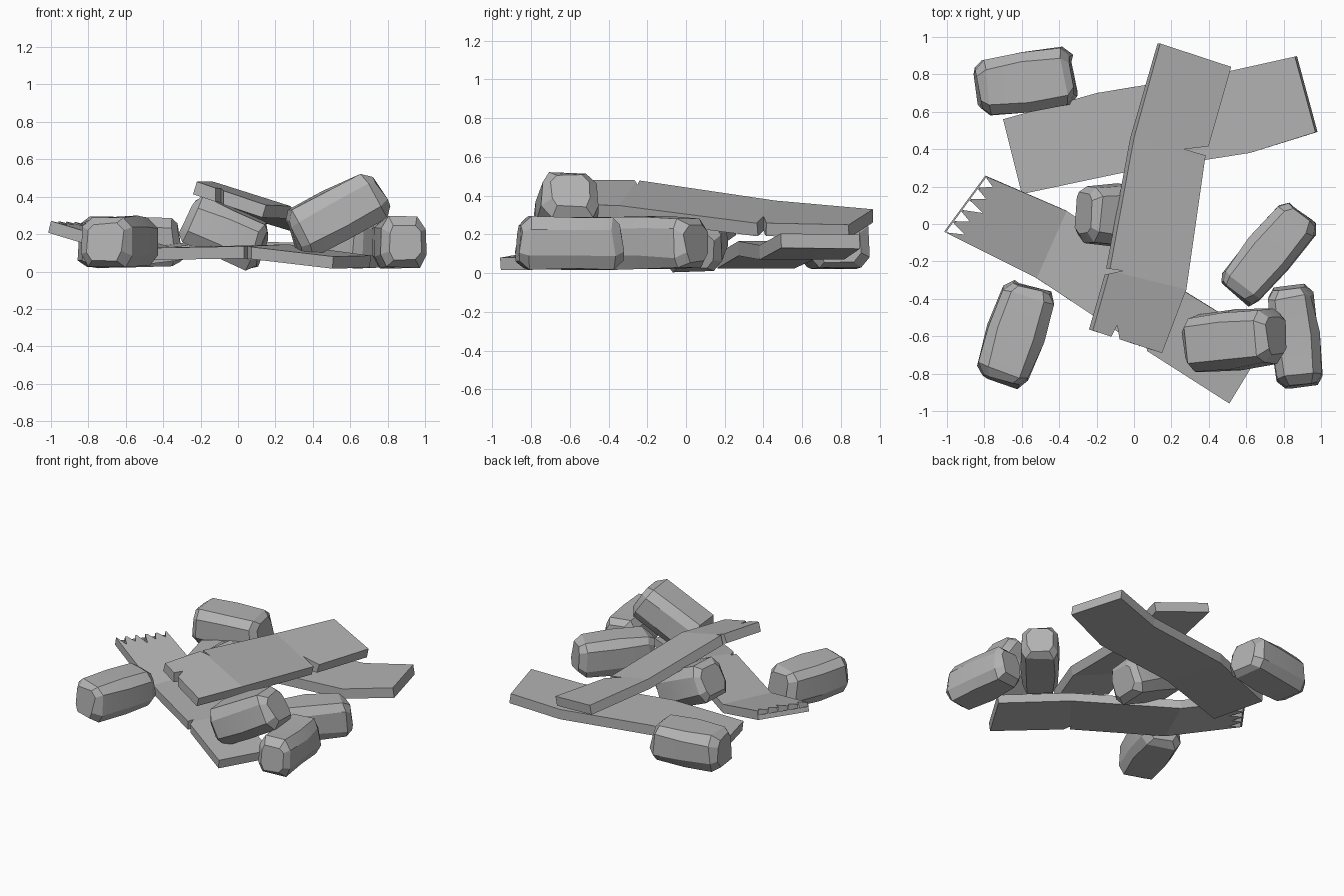
import bpy, bmesh, random
from math import radians
from mathutils import Vector, Euler

random.seed(4)
cube = bpy.data.objects.get("Cube")
if cube:
    bpy.data.objects.remove(cube)

GREY = (0.45, 0.45, 0.45, 1)
grey = bpy.data.materials.new("plain_grey")
grey.use_nodes = True
grey.diffuse_color = GREY
grey.node_tree.nodes["Principled BSDF"].inputs["Base Color"].default_value = GREY


def make_object(name, bm):
    bmesh.ops.recalc_face_normals(bm, faces=bm.faces)
    mesh = bpy.data.meshes.new(name)
    bm.to_mesh(mesh)
    bm.free()
    mesh.materials.append(grey)
    obj = bpy.data.objects.new(name, mesh)
    bpy.context.collection.objects.link(obj)
    return obj


def loft(bm, rings):
    """Skin a row of closed rings and cap both ends."""
    rows = [[bm.verts.new(p) for p in ring] for ring in rings]
    n = len(rows[0])
    for a, b in zip(rows, rows[1:]):
        for i in range(n):
            j = (i + 1) % n
            bm.faces.new((a[i], a[j], b[j], b[i]))
    bm.faces.new(rows[0])
    bm.faces.new(rows[-1])


def cut_notches(obj, triangles):
    """Cut splintered notches with upright triangular wedges."""
    bm = bmesh.new()
    for tri in triangles:
        loft(bm, [[(x, y, z) for x, y in tri] for z in (-1, 1)])
    cutter = make_object("notch_cutter", bm)
    cutter.hide_render = True
    mod = obj.modifiers.new("notches", "BOOLEAN")
    mod.operation, mod.solver, mod.object = "DIFFERENCE", "EXACT", cutter
    bpy.context.view_layer.update()
    deps = bpy.context.evaluated_depsgraph_get()
    result = bpy.data.meshes.new_from_object(obj.evaluated_get(deps))
    obj.modifiers.clear()
    obj.data = result
    bpy.data.objects.remove(cutter)


def plank(name, left, right, thick, notches):
    """Bent board from matching points along its two top edges."""
    left, right = [Vector(p) for p in left], [Vector(p) for p in right]
    rings = []
    for i, (a, b) in enumerate(zip(left, right)):
        lo, hi = max(i - 1, 0), min(i + 1, len(left) - 1)
        along = left[hi] + right[hi] - left[lo] - right[lo]
        down = (b - a).cross(along).normalized() * thick
        if down.z > 0:
            down = -down
        rings.append([a, b, b + down, a + down])
    bm = bmesh.new()
    loft(bm, rings)
    obj = make_object(name, bm)
    if notches:
        cut_notches(obj, notches)
    return obj


# Upper plank, leaning across the heap
plank("upper_plank",
      [(-.22, -.57, .48), (-.13, -.25, .48), (0, .46, .375), (.14, .965, .33)],
      [(.15, -.69, .355), (.28, -.35, .35), (.38, .35, .26), (.52, .84, .25)],
      .07,
      [[(-.09, -.54), (-.14, -.64), (-.07, -.66)],
       [(-.06, -.25), (-.2, -.23), (-.2, -.28)],
       [(.27, .4), (.44, .42), (.44, .35)]])

# Rear plank, nearly flat
plank("rear_plank",
      [(-.7, .56, .1), (-.2, .7, .165), (.5, .815, .145), (.86, .895, .2)],
      [(-.6, .16, .1), (-.08, .27, .165), (.62, .38, .145), (.97, .49, .205)],
      .075, [])

# Broken plank with a row of splintered teeth at its raised end
tip_a, tip_b = Vector((-1, -.05)), Vector((-.78, .25))
inward = Vector((.87, -.48))
teeth = []
depths = (.09, .07, .1, .07, .06)
for i, depth in enumerate(depths):
    p, q = (tip_a.lerp(tip_b, (i + t) / len(depths)) - inward * .008 for t in (.02, .9))
    teeth.append([p, q, p.lerp(q, .6) + inward * depth])
plank("broken_plank",
      [(-1, -.05, .27), (-.52, -.29, .125), (.04, -.66, .135), (.51, -.96, .08)],
      [(-.78, .25, .26), (-.36, .07, .13), (.27, -.36, .145), (.71, -.63, .085)],
      .065, teeth + [[(.05, -.61), (0, -.74), (.09, -.74)]])


# Stones: chamfered, slightly bulging blocks
HALF = [(.105, .135), (.155, .075), (.16, -.07), (.115, -.135)]
SECTION = HALF + [(-y, z) for y, z in reversed(HALF)]
STATIONS = [(-.5, .68), (-.41, .95), (0, 1.03), (.41, .95), (.5, .68)]


def stone(name, centre, length, width, pitch, yaw):
    turn = Euler((0, radians(pitch), radians(yaw))).to_matrix()
    rings = []
    for x, s in STATIONS:
        ring = []
        for y, z in SECTION:
            wobble = Vector([random.uniform(-.008, .008) for _ in range(3)])
            # The ends lean in towards the top
            lean = 1 - .05 * (z > 0)
            p = Vector((x * length * lean, y * s * width, z * min(s + .04, 1)))
            ring.append(turn @ (p + wobble) + Vector(centre))
        rings.append(ring)
    bm = bmesh.new()
    loft(bm, rings)
    obj = make_object(name, bm)
    bpy.ops.object.select_all(action="DESELECT")
    obj.select_set(True)
    bpy.context.view_layer.objects.active = obj
    bpy.ops.object.shade_smooth_by_angle(angle=radians(20))


stone("rear_right_stone", (-.58, .76, .16), .53, 1, 0, 8)
stone("front_right_stone", (-.63, -.59, .16), .54, .95, 0, 72)
stone("middle_stone", (-.07, .045, .205), .45, 1, 24, -3)
stone("left_stone", (.72, -.16, .155), .57, .85, 0, 50)
stone("leaning_stone", (.53, -.62, .305), .54, .97, -28, 6)
stone("front_left_stone", (.86, -.6, .155), .54, .8, 0, 97)
